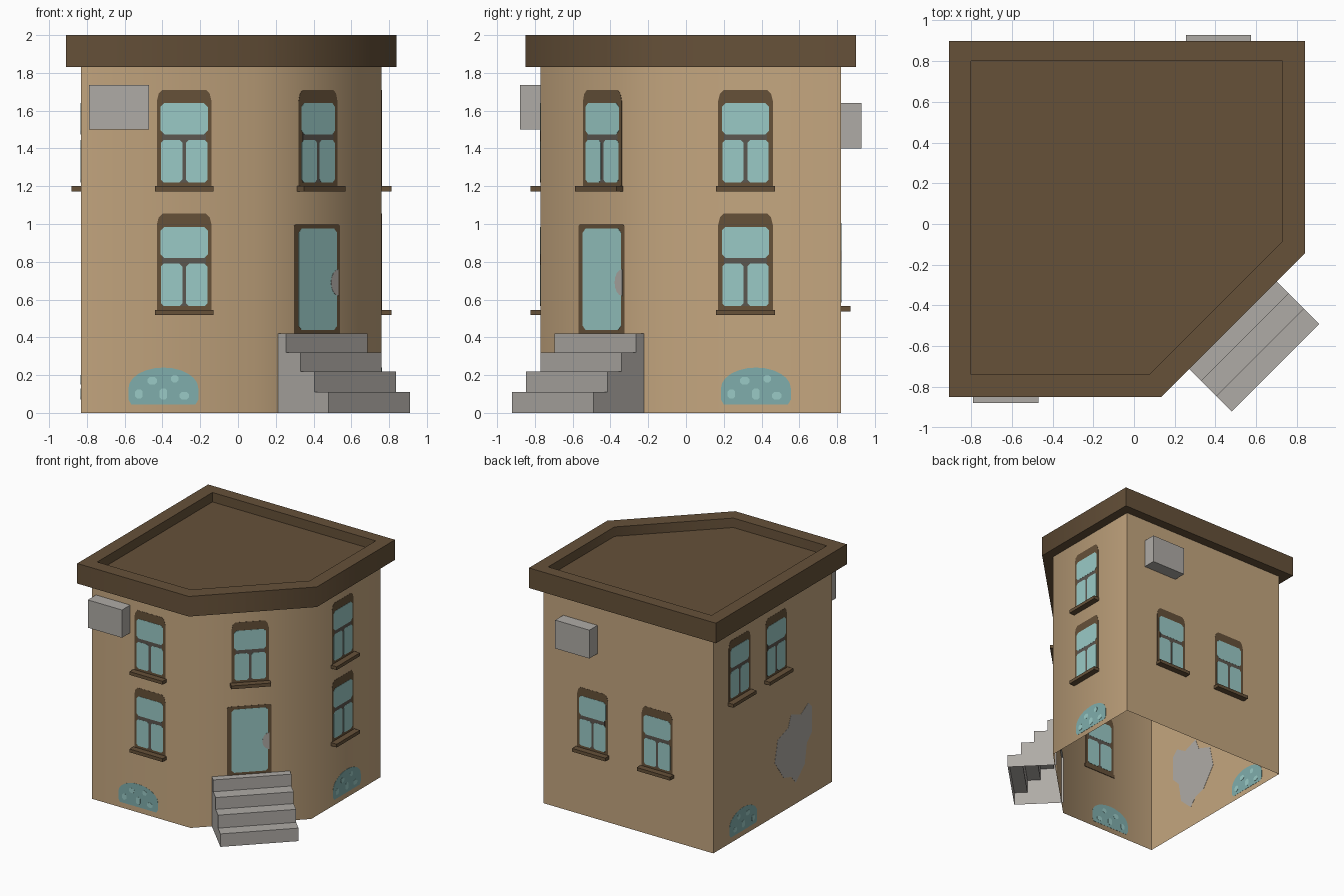
import bpy, bmesh, math
from mathutils import Vector

if "Cube" in bpy.data.objects:
    bpy.data.objects.remove(bpy.data.objects["Cube"])


def lin(h):
    c = [int(h[i:i + 2], 16) / 255 for i in (0, 2, 4)]
    return [x / 12.92 if x <= 0.04045 else ((x + 0.055) / 1.055) ** 2.4 for x in c] + [1]


def material(name, h):
    m = bpy.data.materials.new(name)
    m.diffuse_color = lin(h)
    m.use_nodes = True
    m.node_tree.nodes["Principled BSDF"].inputs["Base Color"].default_value = m.diffuse_color
    return m


WALL = material("tan_plaster", "C4A67F")
BROWN = material("dark_brown", "665139")
GLASS = material("pale_teal_glass", "9ACAC6")
DULL = material("dull_teal_glass", "80AEAC")
BAR = material("grey_brown_bar", "5C5750")
GREY = material("concrete_grey", "AFABA6")


def mesh_object(name, verts, faces, mat, fix=True):
    bm = bmesh.new()
    vs = [bm.verts.new(v) for v in verts]
    for f in faces:
        bm.faces.new([vs[i] for i in f])
    if fix:
        bmesh.ops.recalc_face_normals(bm, faces=bm.faces)
    me = bpy.data.meshes.new(name)
    bm.to_mesh(me)
    bm.free()
    me.materials.append(mat)
    ob = bpy.data.objects.new(name, me)
    bpy.context.collection.objects.link(ob)
    return ob


def smooth(ob):
    bpy.context.view_layer.objects.active = ob
    ob.select_set(True)
    bpy.ops.object.shade_smooth_by_angle(angle=math.radians(50))
    ob.select_set(False)


# Wall frames: origin, direction along the wall, outward normal
R = math.sqrt(0.5)
FRAMES = {
    "front": ((0, -0.77, 0), (1, 0, 0), (0, -1, 0)),
    "right": ((0.76, 0, 0), (0, 1, 0), (1, 0, 0)),
    "back": ((0, 0.82, 0), (1, 0, 0), (0, 1, 0)),
    "left": ((-0.83, 0, 0), (0, 1, 0), (-1, 0, 0)),
    "corner": ((0.43, -0.435, 0), (R, R, 0), (R, -R, 0)),
}


def place(wall, u, z, n):
    o, d, m = (Vector(v) for v in FRAMES[wall])
    return o + d * u + m * n + Vector((0, 0, z))


def slab(name, wall, pts, n0, n1, mat):
    """Extrude an outline drawn on a wall between two depths."""
    k = len(pts)
    vs = [place(wall, u, z, n) for n in (n0, n1) for u, z in pts]
    fs = [list(range(k)), list(range(k, 2 * k))]
    fs += [[i, (i + 1) % k, k + (i + 1) % k, k + i] for i in range(k)]
    return mesh_object(name, vs, fs, mat)


def plate(name, wall, pts, layer, mat):
    # thin plate straddling the wall, seen from both sides
    t = 0.0015 * layer
    return slab(name, wall, pts, -t, t, mat)


def rect(u0, u1, z0, z1):
    return [(u0, z0), (u1, z0), (u1, z1), (u0, z1)]


def cut_rect(u0, u1, z0, z1, c):
    return [(u0 + c, z0), (u1 - c, z0), (u1, z0 + c), (u1, z1 - c),
            (u1 - c, z1), (u0 + c, z1), (u0, z1 - c), (u0, z0 + c)]


def window(wall, u, z):
    n = wall + "_window"
    outline = [(u - .145, z), (u + .145, z), (u + .145, z + .45), (u + .135, z + .49),
               (u + .115, z + .51), (u - .115, z + .51), (u - .135, z + .49), (u - .145, z + .45)]
    plate(n + "_frame", wall, outline, 1, BROWN)
    plate(n + "_bars", wall, rect(u - .115, u + .115, z + .02, z + .43), 1.6, BAR)
    plate(n + "_top_pane", wall, cut_rect(u - .125, u + .125, z + .275, z + .44, .02), 2.2, GLASS)
    plate(n + "_left_pane", wall, cut_rect(u - .123, u - .01, z + .02, z + .245, .015), 2.2, GLASS)
    plate(n + "_right_pane", wall, cut_rect(u + .01, u + .123, z + .02, z + .245, .015), 2.2, GLASS)
    slab(n + "_sill", wall, rect(u - .155, u + .155, z - .028, z), -.005, .052, BROWN)


def basement_window(wall, u):
    arch = [(u - .17, .045), (u + .17, .045), (u + .185, .07)]
    arch += [(u + .185 * math.cos(a), .13 + .11 * math.sin(a))
             for a in (math.pi * i / 12 for i in range(13))] + [(u - .185, .07)]
    plate(wall + "_basement_window", wall, arch, 1, DULL)
    # light reflections
    for du, z, w, h in ((-.13, .10, .02, .025), (-.06, .17, .025, .02), (.0, .10, .02, .03),
                        (.06, .18, .02, .02), (.11, .09, .025, .02)):
        plate(wall + "_basement_glint", wall,
              cut_rect(u + du - w, u + du + w, z - h, z + h, .012), 2, GLASS)


# Outer walls, open shell below
def outline(x0, x1, y0, y1, cx, cy):
    return [(x0, y0), (cx, y0), (x1, cy), (x1, y1), (x0, y1)]


w = outline(-.83, .76, -.77, .82, .095, -.105)
smooth(mesh_object("walls", [(x, y, z) for z in (0, 1.85) for x, y in w],
                   [[i, (i + 1) % 5, 5 + (i + 1) % 5, 5 + i] for i in range(5)], WALL, fix=False))

# Flat roof with raised rim
outer = outline(-.91, .84, -.85, .90, .135, -.145)
inner = outline(-.80, .73, -.74, .80, .075, -.085)
rings = [(outer, 1.83), (outer, 2.0), (inner, 2.0), (inner, 1.92)]
faces = [[4 - i for i in range(5)], [15 + i for i in range(5)]]
faces += [[r * 5 + i, r * 5 + (i + 1) % 5, r * 5 + 5 + (i + 1) % 5, r * 5 + 5 + i]
          for r in range(3) for i in range(5)]
smooth(mesh_object("roof", [(x, y, z) for o, z in rings for x, y in o], faces, BROWN))

# Windows with sills
for wall, u, z in (("front", -.285, 1.2), ("front", -.285, .545),
                   ("right", .315, 1.2), ("right", .315, .545),
                   ("corner", -.01, 1.2),
                   ("back", .30, .565), ("back", -.305, .565),
                   ("left", .47, 1.2), ("left", -.02, 1.2)):
    window(wall, u, z)
for wall, u in (("front", -.395), ("right", .37), ("left", .42)):
    basement_window(wall, u)

# Door with glass and handle
plate("door_frame", "corner", cut_rect(-.19, .155, .40, 1.0, .012), 1, BROWN)
plate("door_glass", "corner", cut_rect(-.155, .13, .44, .975, .02), 2, GLASS)
plate("door_handle", "corner",
      [(.14 - .055 * math.sin(math.pi * i / 8), .69 - .07 * math.cos(math.pi * i / 8))
       for i in range(9)], 3, GREY)

# Entrance steps, hollow underneath
prof = [(-.015, 0), (.379, 0), (.379, .11), (.273, .11), (.273, .22), (.167, .22),
        (.167, .32), (.06, .32), (.06, .42), (-.015, .42)]
k = len(prof)
mesh_object("entrance_steps", [place("corner", u, z, n) for u in (-.308, .30) for n, z in prof],
            [list(range(k)), list(range(k, 2 * k))] +
            [[i, i + 1, k + i + 1, k + i] for i in range(1, k - 1)], GREY)

# Air conditioning boxes
slab("front_air_unit", "front", rect(-.79, -.47, 1.5, 1.735), -.005, .11, GREY)
slab("back_air_unit", "back", rect(.255, .575, 1.4, 1.64), -.005, .108, GREY)

# Bare patch on the left wall
plate("bare_patch", "left",
      [(-.50, .74), (-.50, .53), (-.43, .46), (-.40, .29), (-.28, .18), (-.22, .25), (-.12, .28),
       (0, .45), (-.04, .63), (-.18, .68), (-.22, .78), (-.35, .73), (-.45, .79)], 1, GREY)
